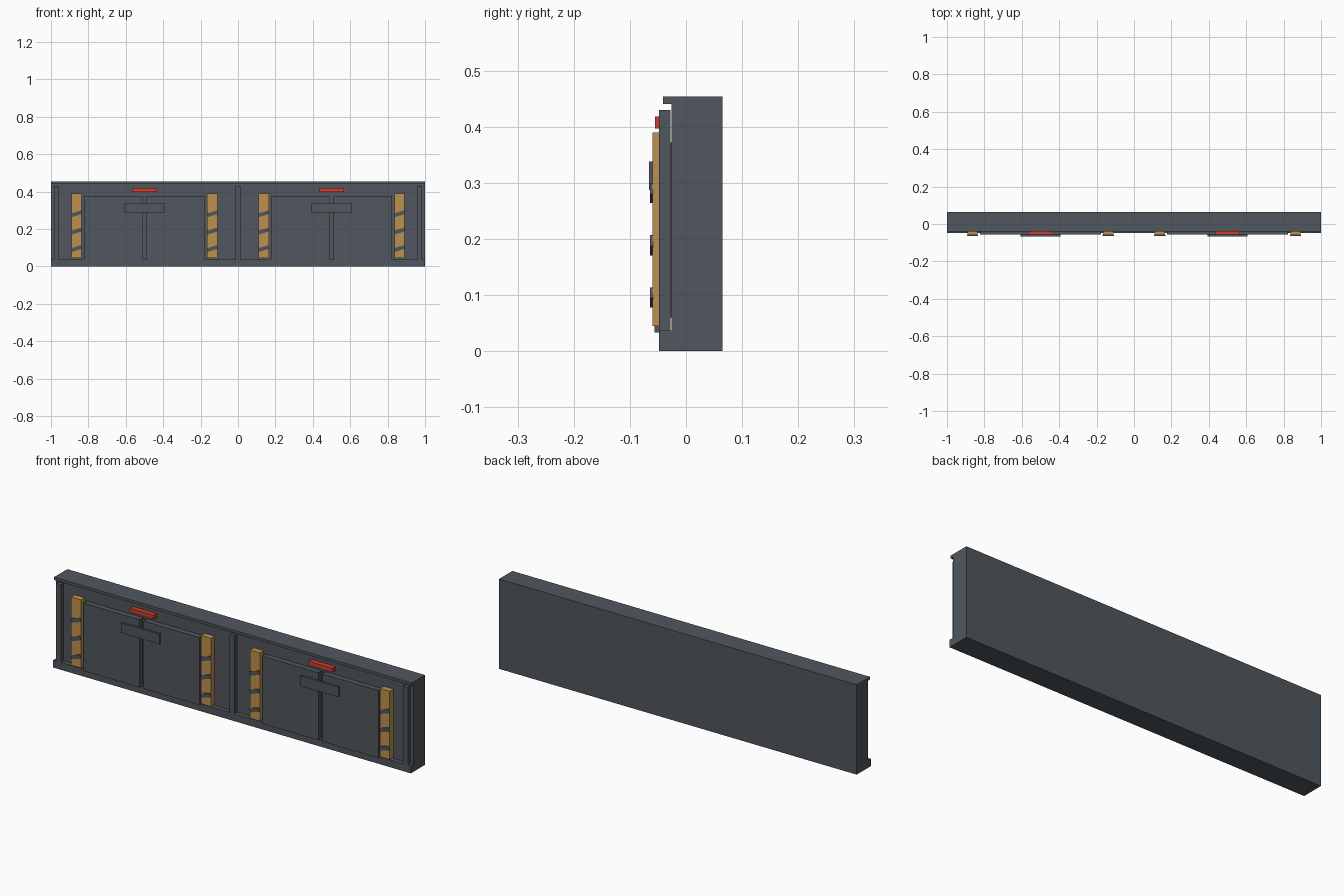
import bpy
from mathutils import Matrix, Vector

cube = bpy.data.objects.get("Cube")
if cube:
    bpy.data.objects.remove(cube, do_unlink=True)


def material(name, rgb):
    mat = bpy.data.materials.new(name)
    mat.use_nodes = True
    colour = (*rgb, 1)
    mat.diffuse_color = colour
    mat.node_tree.nodes["Principled BSDF"].inputs["Base Color"].default_value = colour
    return mat


SLATE = material("slate_grey", (0.08, 0.095, 0.11))
AMBER = material("amber", (0.52, 0.28, 0.075))
RED = material("signal_red", (0.60, 0.05, 0.03))


def box(name, x, y, z, mat, tilt=0):
    """Box from (min, max) ranges, tilted about y through its centre."""
    bpy.ops.mesh.primitive_cube_add(size=1)
    obj = bpy.context.object
    obj.name = name
    obj.data.materials.append(mat)
    ranges = (x, y, z)
    size = Vector([hi - lo for lo, hi in ranges])
    centre = Vector([(hi + lo) / 2 for lo, hi in ranges])
    obj.data.transform(Matrix.Rotation(tilt, 4, 'Y') @ Matrix.Diagonal((*size, 1)))
    obj.location = centre
    return obj


def span(centre, width):
    return (centre - width / 2, centre + width / 2)


# Wall slab with top lip and bottom rail
FULL = (-1, 1)
box("wall_slab", FULL, (-0.026, 0.065), (0, 0.454), SLATE)
box("top_lip", FULL, (-0.041, -0.026), (0.44, 0.454), SLATE)
box("bottom_rail", FULL, (-0.048, -0.026), (0, 0.037), SLATE)

# Upright posts between the bays
for name, x in (("right_post", -0.97), ("centre_post", 0), ("left_post", 0.97)):
    box(name, span(x, 0.026), (-0.048, -0.028), (0.037, 0.43), SLATE)

# Two identical door bays
for side, bay in (("right", -0.5), ("left", 0.5)):
    box(side + "_door_seam", span(bay, 0.024), (-0.031, -0.025), (0.06, 0.372), SLATE)
    box(side + "_lock_plate", span(bay, 0.214), (-0.066, -0.055), (0.287, 0.338), SLATE)
    box(side + "_warning_lamp", span(bay, 0.134), (-0.055, -0.03), (0.397, 0.418), RED)

    for half, sign in (("outer", -1), ("inner", 1)):
        tag = f"{side}_{half}"
        box(tag + "_door", span(bay + sign * 0.168, 0.313),
            (-0.056, -0.028), (0.033, 0.375), SLATE)
        # Hazard strip with slanted dark bars
        strip_x = bay + sign * 0.363
        box(tag + "_hazard_strip", span(strip_x, 0.055),
            (-0.06, -0.03), (0.045, 0.39), AMBER)
        for i in range(3):
            box(f"{tag}_hazard_bar_{i + 1}", span(strip_x, 0.057),
                (-0.064, -0.058), span(0.0955 + i * 0.093, 0.02), SLATE, tilt=-0.3)
